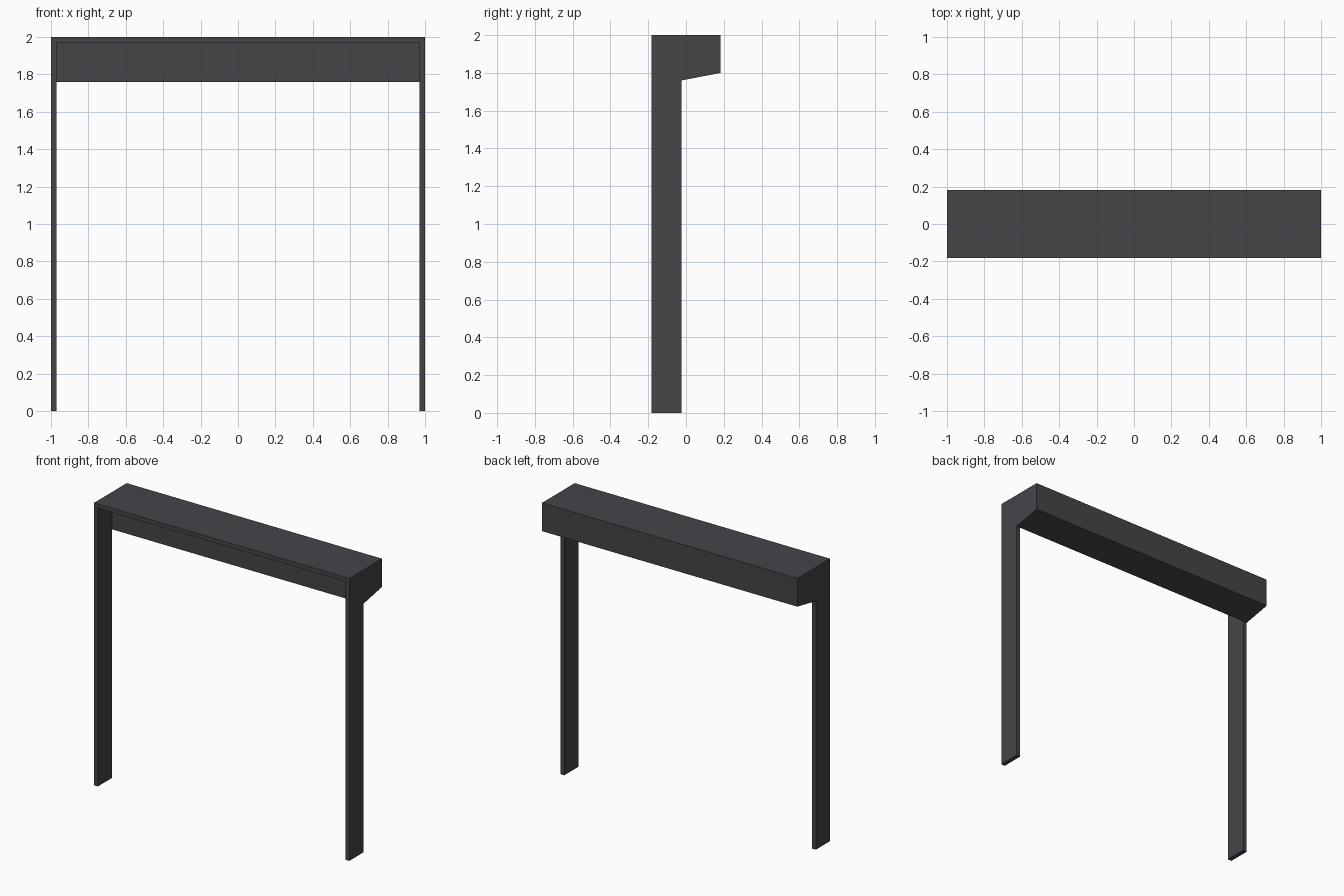
import bpy
import bmesh
from mathutils import Vector

cube = bpy.data.objects.get("Cube")
if cube:
    bpy.data.objects.remove(cube, do_unlink=True)

WIDTH, HEIGHT, THICK = 1.0, 2.0, 0.03
FRONT, MIDDLE, BACK = -0.183, -0.024, 0.183

# Single dark grey finish
grey = bpy.data.materials.new("dark_grey")
grey.use_nodes = True
colour = (0.06, 0.058, 0.066, 1)
grey.diffuse_color = colour
grey.node_tree.nodes["Principled BSDF"].inputs["Base Color"].default_value = colour


def prism(name, profile, sweep):
    """Extrude a closed profile along the sweep vector."""
    bm = bmesh.new()
    face = bm.faces.new([bm.verts.new(p) for p in profile])
    new = bmesh.ops.extrude_face_region(bm, geom=[face])["geom"]
    verts = [g for g in new if isinstance(g, bmesh.types.BMVert)]
    bmesh.ops.translate(bm, verts=verts, vec=Vector(sweep))
    bmesh.ops.recalc_face_normals(bm, faces=bm.faces)
    mesh = bpy.data.meshes.new(name)
    bm.to_mesh(mesh)
    bm.free()
    mesh.materials.append(grey)
    obj = bpy.data.objects.new(name, mesh)
    bpy.context.collection.objects.link(obj)
    return obj


# Portal frame: two thin legs joined by a thin top lip
inner, lip = WIDTH - THICK, HEIGHT - THICK
outline = [(-WIDTH, 0), (-WIDTH, HEIGHT), (WIDTH, HEIGHT), (WIDTH, 0),
           (inner, 0), (inner, lip), (-inner, lip), (-inner, 0)]
prism("portal_frame", [(x, FRONT, z) for x, z in outline], (0, MIDDLE - FRONT, 0))

# Rear hood with a sloping underside
section = [(MIDDLE, 1.76), (MIDDLE, HEIGHT), (BACK, HEIGHT), (BACK, 1.80)]
prism("rear_hood", [(-WIDTH, y, z) for y, z in section], (2 * WIDTH, 0, 0))
